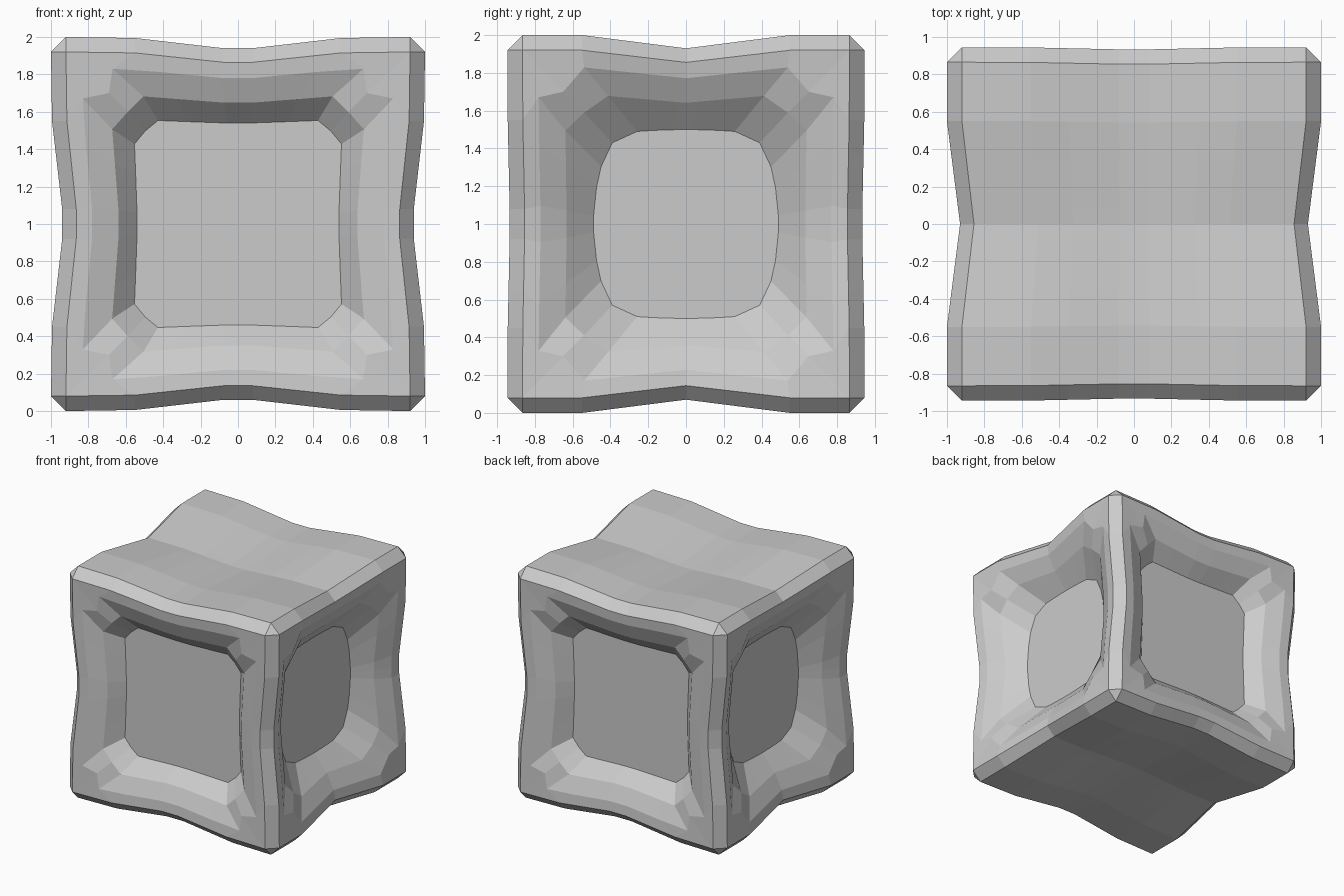
import bpy, bmesh
from mathutils import Vector

cube = bpy.data.objects.get("Cube")
if cube:
    bpy.data.objects.remove(cube, do_unlink=True)

grey = bpy.data.materials.new("plain_grey")
grey.use_nodes = True
colour = (0.6, 0.6, 0.6, 1)
grey.diffuse_color = colour
grey.node_tree.nodes["Principled BSDF"].inputs["Base Color"].default_value = colour

HALF = (1.0, 0.945, 1.0)      # half sizes of the block
CHAMFER = 0.08
INNER = [h - CHAMFER for h in HALF]
END = 0.55                    # where the dents begin
STEPS = [-END, -0.35, -0.08, 0, 0.08, 0.35, END]
CORE = (0.73, 0.75, 0.7)


def soft_dip(t):
    return min(1, max(0, (0.6 - abs(t)) / 0.52))


def sharp_dip(t):
    return max(0, 1 - abs(t) / END)


def dent(p, amount=1.0):
    """Pull the middle of every side inwards."""
    x, y, z = p
    dx, dy, dz = soft_dip(x), sharp_dip(y), soft_dip(z)
    return Vector((x * (1 - amount * (0.06 * dz + 0.07 * dy)),
                   y * (1 - amount * (0.012 * dz + 0.012 * dx)),
                   z * (1 - amount * (0.06 * dx + 0.07 * dy - 0.03 * dx * dy))))


def ring(a, b, ca, cb, ku=1, kv=1, sag_u=0, sag_v=0):
    """Four sides at a and b, sagging at their ends, with corners ca, cb."""
    half = [(-ca, -cb)] + [(s * ku, sag_u * (s / END) ** 2 - b) for s in STEPS]
    half += [(ca, -cb)] + [(a - sag_v * (s / END) ** 2, s * kv) for s in STEPS]
    return half + [(-u, -v) for u, v in half]


def make_object(name, bm):
    bmesh.ops.remove_doubles(bm, verts=bm.verts, dist=0.0005)
    bmesh.ops.recalc_face_normals(bm, faces=bm.faces)
    mesh = bpy.data.meshes.new(name)
    bm.to_mesh(mesh)
    bm.free()
    mesh.materials.append(grey)
    obj = bpy.data.objects.new(name, mesh)
    bpy.context.collection.objects.link(obj)
    return obj


shell = bmesh.new()


def add_face(points):
    shell.faces.new([shell.verts.new(p) for p in points])


# Wavy top and bottom
xs = [-INNER[0]] + STEPS + [INNER[0]]
ys = [-INNER[1]] + STEPS + [INNER[1]]
for side in (-1, 1):
    for x0, x1 in zip(xs, xs[1:]):
        for y0, y1 in zip(ys, ys[1:]):
            add_face([dent((x, y, side)) for x, y in
                      ((x0, y0), (x1, y0), (x1, y1), (x0, y1))])

# Chamfer strips along the twelve edges
for axis in range(3):
    i, j = (axis + 1) % 3, (axis + 2) % 3
    ts = [-INNER[axis]] + STEPS + [INNER[axis]]
    for si in (-1, 1):
        for sj in (-1, 1):
            def edge_point(t, outer):
                p = [0, 0, 0]
                p[axis] = t
                p[i] = si * (HALF[i] if outer else INNER[i])
                p[j] = sj * (INNER[j] if outer else HALF[j])
                return dent(p)
            for t0, t1 in zip(ts, ts[1:]):
                add_face([edge_point(t0, True), edge_point(t1, True),
                          edge_point(t1, False), edge_point(t0, False)])

# Corner triangles
for sx in (-1, 1):
    for sy in (-1, 1):
        for sz in (-1, 1):
            signs = (sx, sy, sz)
            add_face([dent([s * (HALF[k] if k == out else INNER[k])
                            for k, s in enumerate(signs)]) for out in range(3)])

# Recess rims: ring shape, depth, dent strength
FRONT = [(ring(INNER[0], INNER[2], INNER[0], INNER[2]), HALF[1], 1),
         (ring(0.83, 0.83, 0.69, 0.7, 1.22, 1.22), 0.938, 1),
         (ring(0.68, 0.69, 0.59, 0.6, 0.92, 0.92), 0.88, 1),
         (ring(0.56, 0.56, 0.5, 0.5, 0.78, 0.78), CORE[1], 0.6)]
SIDE = [(ring(INNER[1], INNER[2], INNER[1], INNER[2]), HALF[0], 1),
        (ring(0.78, 0.83, 0.65, 0.7, 0.98, 1.22), 0.985, 1),
        (ring(0.64, 0.69, 0.54, 0.59, 0.75, 0.9), 0.91, 1),
        (ring(0.49, 0.5, 0.39, 0.43, 0.47, 0.55, 0.01, 0.04), CORE[0], 0)]
for rings, axis in ((FRONT, 1), (SIDE, 0)):
    for side in (-1, 1):
        loops = []
        for n, (outline, depth, amount) in enumerate(rings):
            loop = []
            for u, v in outline:
                p = (u, side * depth, v) if axis == 1 else (side * depth, u, v)
                p = dent(p, amount)
                if n == 3:
                    p[axis] = side * depth
                loop.append(p)
            loops.append(loop)
        for a, b in zip(loops, loops[1:]):
            for k in range(len(a)):
                m = (k + 1) % len(a)
                add_face([a[k], a[m], b[m], b[k]])

make_object("dented_shell", shell).location.z = 1

# Flat-sided core that closes the recesses
core = bmesh.new()
bmesh.ops.create_cube(core, size=2)
bmesh.ops.scale(core, vec=CORE, verts=core.verts)
make_object("inner_core", core).location.z = 1
